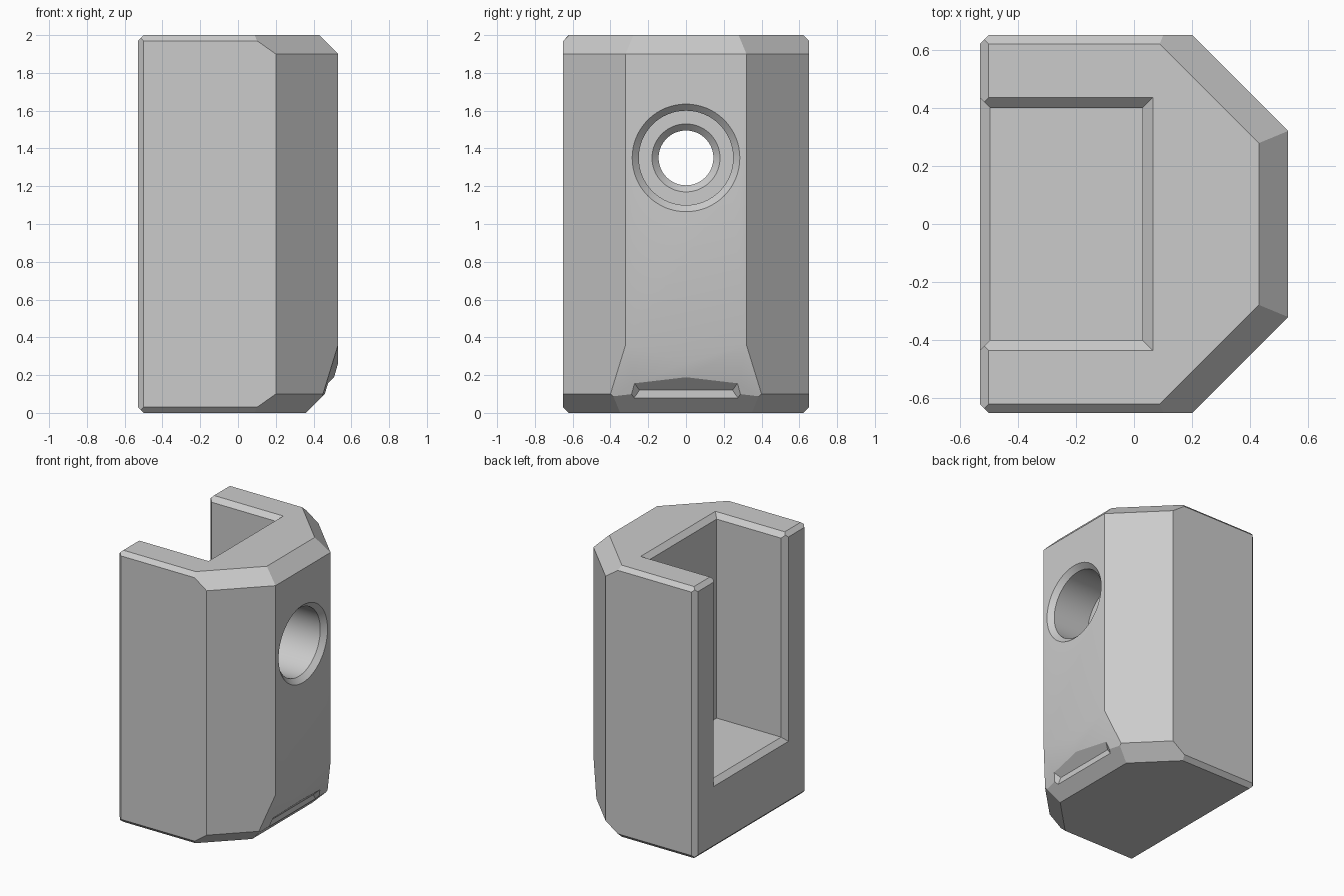
import bpy, bmesh, math
from mathutils import Vector, Matrix

cube = bpy.data.objects.get("Cube")
if cube:
    bpy.data.objects.remove(cube, do_unlink=True)

grey = bpy.data.materials.new("plain grey")
grey.use_nodes = True
colour = (0.6, 0.6, 0.6, 1)
grey.diffuse_color = colour
grey.node_tree.nodes["Principled BSDF"].inputs["Base Color"].default_value = colour


def make_object(name, bm):
    bmesh.ops.recalc_face_normals(bm, faces=bm.faces)
    mesh = bpy.data.meshes.new(name)
    bm.to_mesh(mesh)
    bm.free()
    mesh.materials.append(grey)
    obj = bpy.data.objects.new(name, mesh)
    bpy.context.collection.objects.link(obj)
    return obj


def solid(name, planes):
    """Convex solid from planes (normal, distance); sideways planes are mirrored in y."""
    bm = bmesh.new()
    bmesh.ops.create_cube(bm, size=6)
    for normal, dist in planes:
        n = Vector(normal)
        sides = (1, -1) if n.y else (1,)
        for s in sides:
            m = Vector((n.x, n.y * s, n.z))
            bmesh.ops.bisect_plane(
                bm, geom=bm.verts[:] + bm.edges[:] + bm.faces[:], dist=1e-5,
                plane_co=m * (dist / m.length_squared), plane_no=m.normalized(),
                clear_outer=True)
            bmesh.ops.holes_fill(bm, edges=bm.edges[:], sides=0)
            bmesh.ops.remove_doubles(bm, verts=bm.verts[:], dist=1e-5)
    return make_object(name, bm)


def lathe_x(name, profile, height, steps=64):
    """Revolve (x, radius) points around an x axis at the given height."""
    bm = bmesh.new()
    rings = []
    for x, r in profile:
        angles = [2 * math.pi * i / steps for i in range(steps)]
        rings.append([bm.verts.new((x, r * math.cos(a), height + r * math.sin(a)))
                      for a in angles])
    for a, b in zip(rings, rings[1:]):
        for i in range(steps):
            j = (i + 1) % steps
            bm.faces.new((a[i], a[j], b[j], b[i]))
    bm.faces.new(rings[0])
    bm.faces.new(rings[-1])
    return make_object(name, bm)


# Main block: box with cut corners and bevelled rims
d = math.sqrt(0.5)
slope = Vector((0.0284, 0.0024, -0.008))
body = solid("clamp_body", [
    ((-1, 0, 0), 0.53), ((1, 0, 0), 0.53), ((0, 1, 0), 0.65),
    ((0, 0, -1), 0), ((0, 0, 1), 2),
    ((1, 1, 0), 0.85), ((-1, 1, 0), 1.15),
    ((0, 1, 1), 2.62), ((0, 1, -1), 0.62),
    ((-1, 0, 1), 2.5), ((-1, 0, -1), 0.5),
    ((1, 0, 1), 2.43), ((1, 0, -1), 0.36),
    ((d, d, 1), 2.501), ((d, d, -1), 0.501),
    # sloping relief beside the notch
    (slope * 30, 30 * slope.dot(Vector((0.53, 0.32, 0.36)))),
])

# Rear slot and its bevelled rims
flare = 0.035
cutters = [
    solid("slot_cutter", [((1, 0, 0), 0.03), ((0, 1, 0), 0.4), ((0, 0, -1), -0.5)]),
    solid("slot_top_bevel", [
        ((0, 0, -1), -1.8), ((0, 0, 1), 2.1),
        ((0, 1, -1), 0.4 + flare - 2), ((1, 0, -1), 0.03 + flare - 2)]),
    solid("slot_back_bevel", [
        ((1, 0, 0), -0.4), ((-1, 0, 0), 0.6),
        ((1, 1, 0), 0.4 + flare - 0.53), ((1, 0, -1), flare - 0.53 - 0.5)]),
    # Pointed notch at the foot
    solid("notch_cutter", [
        ((1, 0, 0), 0.8), ((-1, 0, 0), -0.44), ((-1, 0, 1), -0.32),
        ((0, 0, -1), 0.3), ((-2, 1.42, 1), 0.47 - 0.88)]),
    # Stepped bolt hole
    lathe_x("hole_cutter", [(0.565, 0.32), (0.495, 0.25), (0.2, 0.25),
                            (0.2, 0.18), (0.165, 0.145), (-0.1, 0.145)], 1.35),
]

bpy.context.view_layer.objects.active = body
for cutter in cutters:
    cutter.hide_render = True
    mod = body.modifiers.new(cutter.name, "BOOLEAN")
    mod.operation = "DIFFERENCE"
    mod.solver = "EXACT"
    mod.object = cutter
    bpy.ops.object.modifier_apply(modifier=mod.name)
    bpy.data.objects.remove(cutter, do_unlink=True)

bpy.ops.object.select_all(action="DESELECT")
body.select_set(True)
bpy.ops.object.shade_smooth_by_angle(angle=math.radians(20))
